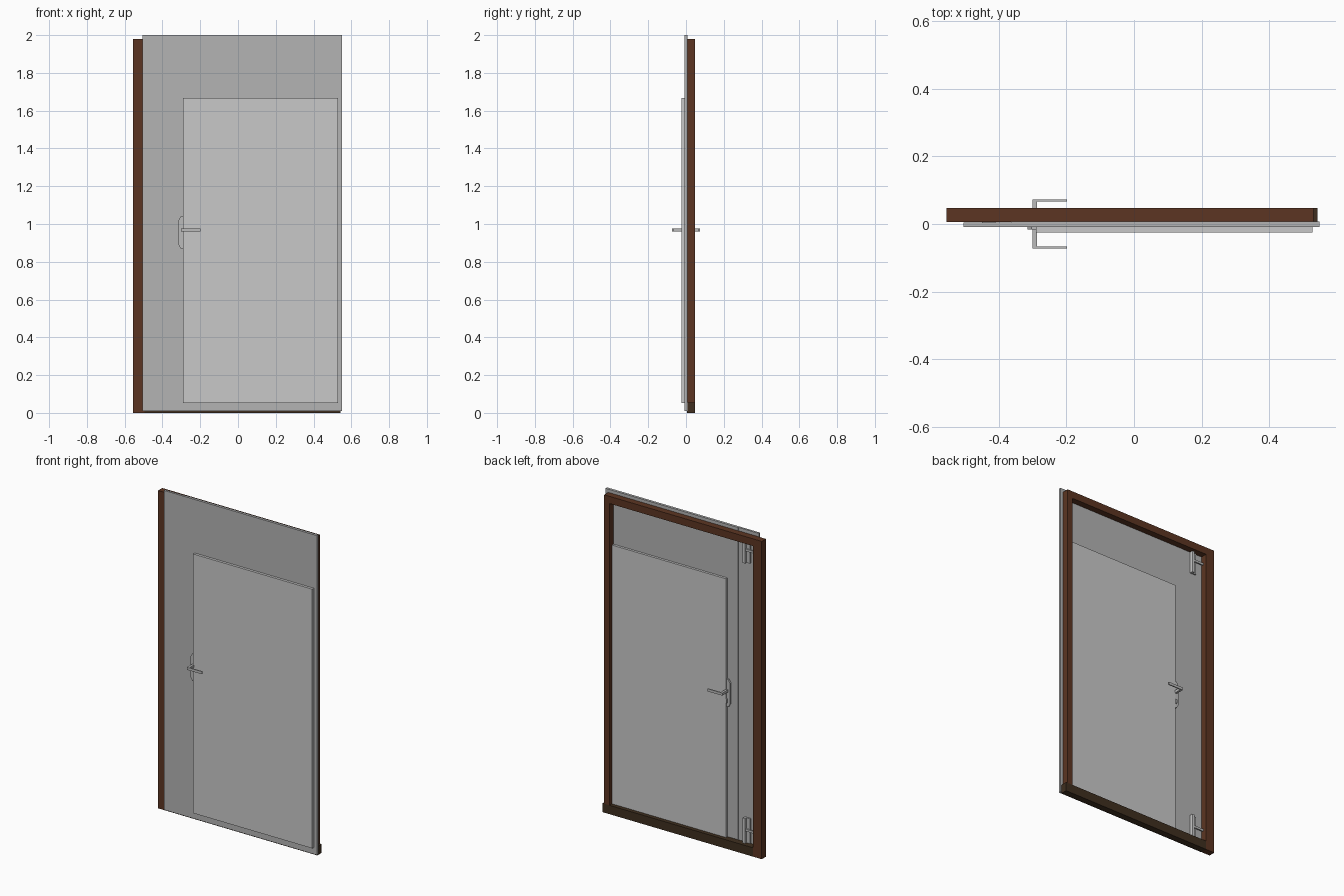
import bpy, bmesh, math

if "Cube" in bpy.data.objects:
    bpy.data.objects.remove(bpy.data.objects["Cube"])


def material(name, rgb):
    m = bpy.data.materials.new(name)
    m.diffuse_color = (*rgb, 1)
    m.use_nodes = True
    m.node_tree.nodes["Principled BSDF"].inputs["Base Color"].default_value = m.diffuse_color
    return m


BROWN = material("brown frame", (0.107, 0.036, 0.016))
DARK = material("dark brown sill", (0.05, 0.028, 0.014))
GREY = material("grey panel", (0.456, 0.456, 0.456))
LIGHT = material("light grey leaf", (0.584, 0.584, 0.584))
METAL = material("metal grey", (0.5, 0.5, 0.5))


def finish(name, bm, mat):
    bmesh.ops.recalc_face_normals(bm, faces=bm.faces)
    me = bpy.data.meshes.new(name)
    bm.to_mesh(me)
    bm.free()
    me.materials.append(mat)
    ob = bpy.data.objects.new(name, me)
    bpy.context.collection.objects.link(ob)
    return ob


def box(name, x, y, z, mat):
    """Box from (min, max) pairs on each axis."""
    bm = bmesh.new()
    bmesh.ops.create_cube(bm, size=1)
    for v in bm.verts:
        v.co = [r[0] if c < 0 else r[1] for c, r in zip(v.co, (x, y, z))]
    return finish(name, bm, mat)


def prism(name, pts, axis, lo, hi, mat):
    """Extrude a 2D outline along y (xz outline) or z (xy outline)."""
    def place(p, d):
        return (p[0], d, p[1]) if axis == 'y' else (p[0], p[1], d)
    bm = bmesh.new()
    f = bm.faces.new([bm.verts.new(place(p, lo)) for p in pts])
    ext = bmesh.ops.extrude_face_region(bm, geom=[f])
    off = place((0, 0), hi - lo)
    bmesh.ops.translate(bm, vec=off, verts=[
        g for g in ext['geom'] if isinstance(g, bmesh.types.BMVert)])
    return finish(name, bm, mat)


# Frame
FY = (0.006, 0.047)
box("hinge_side_post", (-0.555, -0.495), FY, (0, 1.98), BROWN)
box("lock_side_post", (0.495, 0.531), FY, (0.055, 1.98), BROWN)
box("top_rail", (-0.495, 0.495), FY, (1.935, 1.98), BROWN)
box("sill", (-0.495, 0.543), FY, (0, 0.055), DARK)

# Large panel, with a slightly thinner strip along its left side
prism("outer_panel", [(-0.505, -0.009), (0.55, -0.009), (0.55, 0.007),
                      (-0.365, 0.007), (-0.365, 0.004), (-0.505, 0.004)],
      'z', 0.01, 2.0, GREY)

# Smaller leaf, standing proud on both sides
box("leaf_front", (-0.291, 0.529), (-0.025, -0.009), (0.052, 1.667), LIGHT)
box("leaf_back", (-0.291, 0.495), (0.007, 0.022), (0.055, 1.667), LIGHT)

# Handle plates with chamfered corners, and cranked levers
plate = [(-0.27, 0.87), (-0.303, 0.87), (-0.315, 0.89),
         (-0.315, 1.02), (-0.303, 1.04), (-0.27, 1.04)]
for side, s, y0 in (("front", -1, 0.009), ("back", 1, 0.007)):
    prism(side + "_handle_plate", plate, 'y', s * y0, s * 0.017, METAL)
    lever = [(-0.301, 0.015), (-0.301, 0.073), (-0.198, 0.073),
             (-0.198, 0.066), (-0.287, 0.066), (-0.287, 0.015)]
    prism(side + "_lever", [(x, s * y) for x, y in lever], 'z',
          0.961, 0.977, METAL)
box("lock_cylinder", (-0.299, -0.291), (0.015, 0.026), (0.895, 0.92), METAL)

# Hinges beside the left post
for name, z in (("lower", 0.055), ("upper", 1.8)):
    top = z + 0.155
    box(name + "_hinge_plate", (-0.45, -0.41), (0.004, 0.012), (z, top), METAL)
    box(name + "_hinge_barrel", (-0.425, -0.41), (0.012, 0.027), (z, top), LIGHT)
    mid = z + 0.075
    box(name + "_hinge_arm", (-0.495, -0.425), (0.014, 0.022),
        (mid, mid + 0.014), METAL)
